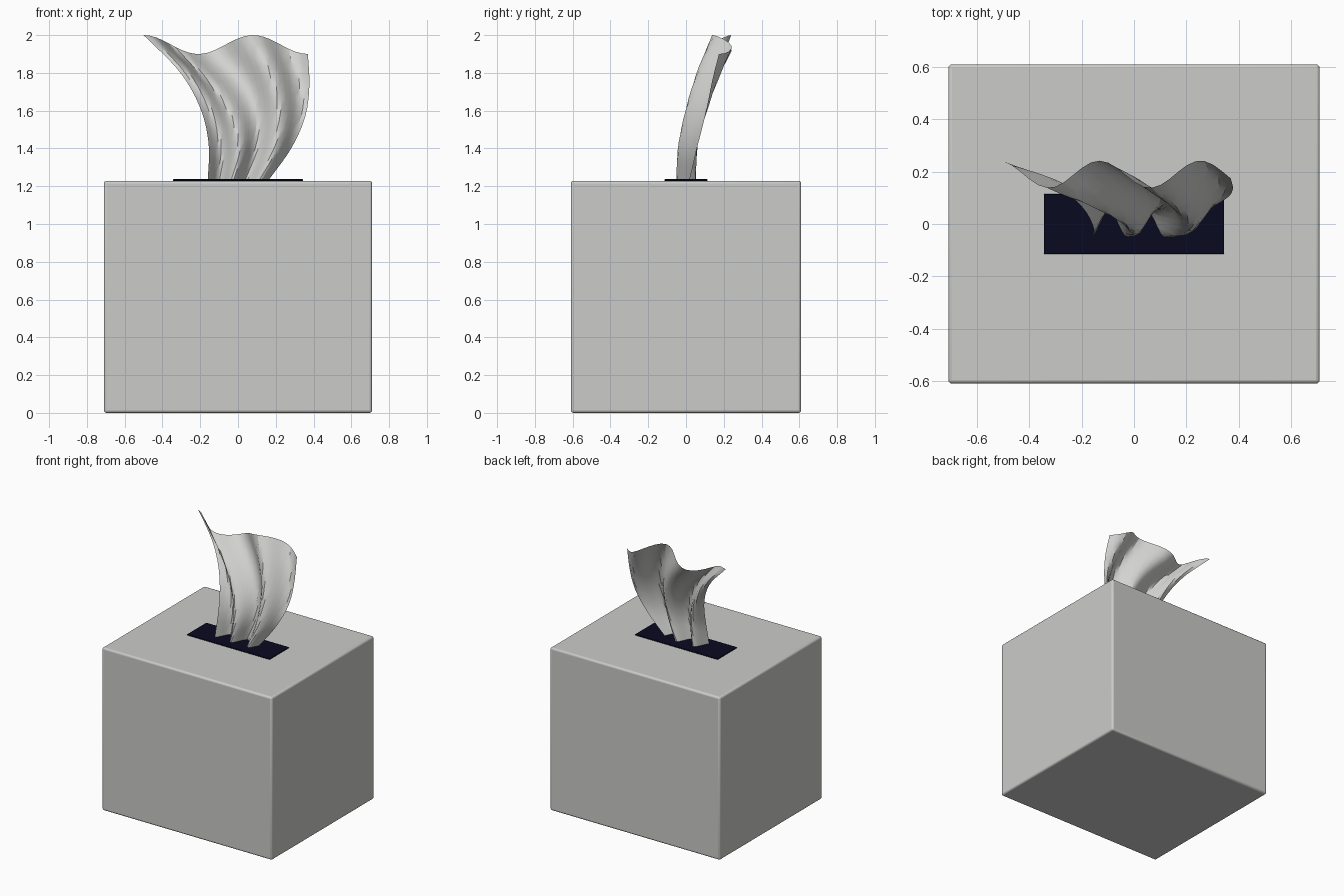
import bpy, bmesh, math

default = bpy.data.objects.get("Cube")
if default:
    bpy.data.objects.remove(default, do_unlink=True)


def material(name, rgb):
    mat = bpy.data.materials.new(name)
    mat.use_nodes = True
    color = (*rgb, 1)
    mat.diffuse_color = color
    mat.node_tree.nodes["Principled BSDF"].inputs["Base Color"].default_value = color
    return mat


card = material("pale grey card", (0.6, 0.6, 0.59))
paper = material("soft white paper", (0.65, 0.65, 0.64))
dark = material("midnight opening", (0.003, 0.003, 0.015))


def finish(obj, mat, angle=30):
    obj.data.materials.append(mat)
    bpy.ops.object.select_all(action="DESELECT")
    obj.select_set(True)
    bpy.context.view_layer.objects.active = obj
    bpy.ops.object.shade_smooth_by_angle(angle=math.radians(angle))


def block(name, size, bottom, bevel, mat):
    bpy.ops.mesh.primitive_cube_add(size=1, location=(0, 0, bottom + size[2] / 2))
    obj = bpy.context.object
    obj.name = name
    obj.scale = size
    bpy.ops.object.transform_apply(location=False, rotation=False, scale=True)
    mod = obj.modifiers.new("rounded edges", "BEVEL")
    mod.width = bevel
    mod.segments = 3
    finish(obj, mat)
    return obj


def curve(points, t):
    """Smooth interpolation through evenly spaced values."""
    n = len(points) - 1
    i = min(int(t * n), n - 1)
    f = t * n - i
    a, b = points[i], points[i + 1]
    before = points[i - 1] if i else 2 * a - b
    after = points[i + 2] if i + 2 <= n else 2 * b - a
    m0, m1 = (b - before) / 2, (after - a) / 2
    return (a * (1 + 2 * f) * (1 - f) ** 2 + m0 * f * (1 - f) ** 2
            + b * f * f * (3 - 2 * f) + m1 * f * f * (f - 1))


# Carton and the dark opening on its top
block("carton", (1.42, 1.22, 1.228), 0, 0.014, card)
block("slot", (0.69, 0.23, 0.009), 1.228, 0.003, dark)

# Tissue: a pleated sheet that fans out and leans back as it rises
LEFT = (-0.16, -0.155, -0.2, -0.31, -0.5)
RIGHT = (0.16, 0.28, 0.355, 0.378, 0.37)
LEAN = (0, 0.01, 0.05, 0.11, 0.19)
BASE, COLS, ROWS, PLEATS = 1.23, 26, 14, 2.25

bm = bmesh.new()
grid = []
for r in range(ROWS + 1):
    t = r / ROWS
    left, right, lean = (curve(p, t) for p in (LEFT, RIGHT, LEAN))
    shift = 0.42 - 0.22 * t
    row = []
    for c in range(COLS + 1):
        u = c / COLS
        hem = 1.95 + 0.05 * math.cos(3 * math.pi * u)
        row.append(bm.verts.new((
            left + (right - left) * u,
            lean - 0.052 * math.cos(2 * math.pi * PLEATS * (u - shift)),
            BASE + (hem - BASE) * t)))
    grid.append(row)
for low, high in zip(grid, grid[1:]):
    for c in range(COLS):
        bm.faces.new((low[c], low[c + 1], high[c + 1], high[c]))
mesh = bpy.data.meshes.new("tissue")
bm.to_mesh(mesh)
bm.free()
tissue = bpy.data.objects.new("tissue", mesh)
bpy.context.collection.objects.link(tissue)
finish(tissue, paper)
